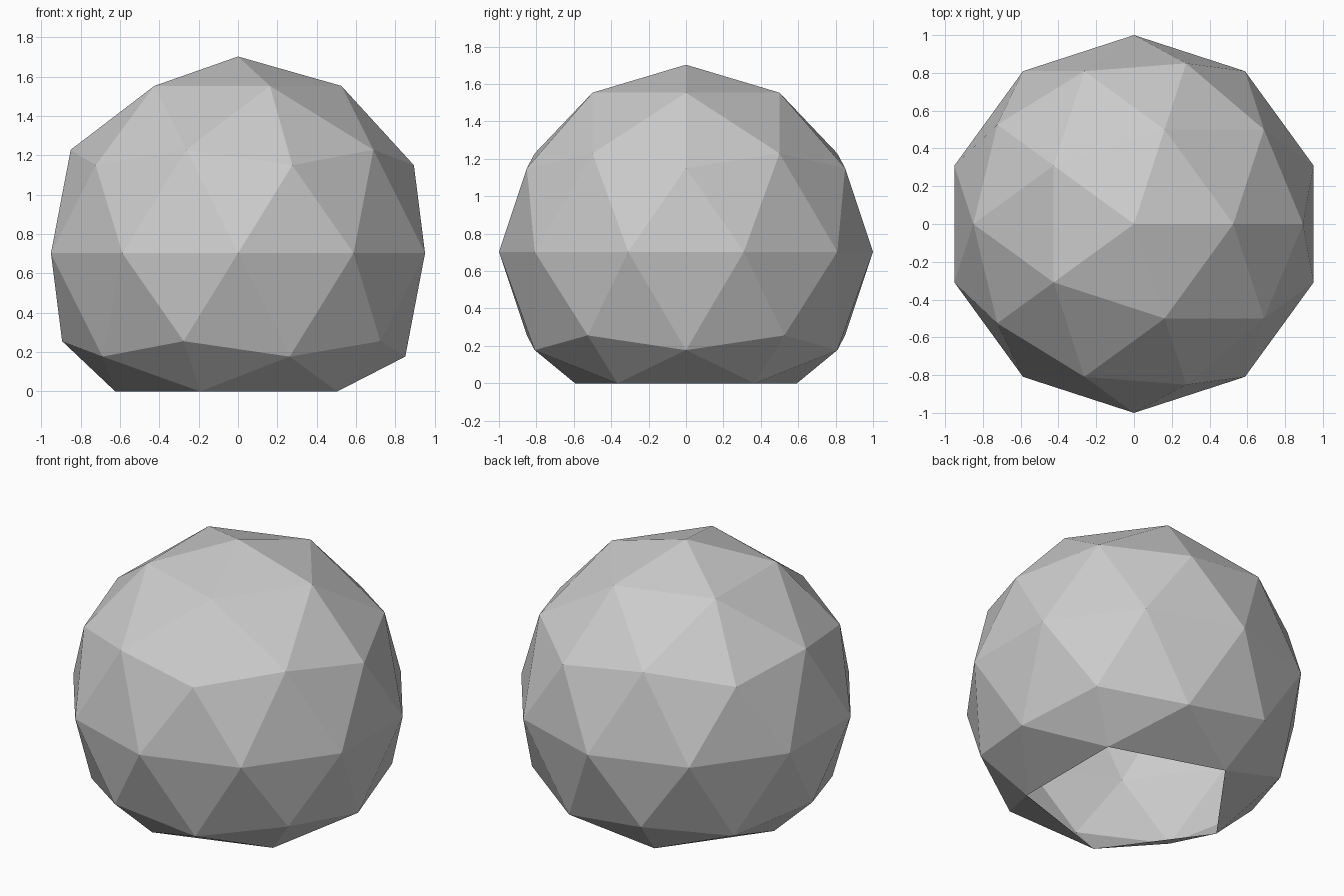
import bpy
import bmesh
from mathutils import Vector

cube = bpy.data.objects.get("Cube")
if cube:
    bpy.data.objects.remove(cube, do_unlink=True)

CENTRE_Z = 0.703    # height of the widest ring
RIM_RADIUS = 0.624  # open pentagon at the base

# Plain grey shell colour
grey = bpy.data.materials.new("light_grey")
grey.use_nodes = True
colour = (0.6, 0.6, 0.6, 1.0)
grey.diffuse_color = colour
grey.node_tree.nodes["Principled BSDF"].inputs["Base Color"].default_value = colour

# Faceted geodesic shell, standing on one of its points
bm = bmesh.new()
bmesh.ops.create_icosphere(bm, subdivisions=2, radius=1.0)

# Open the base by removing the lowest point and its five faces
lowest = min(bm.verts, key=lambda v: v.co.z)
rim = [e.other_vert(lowest) for e in lowest.link_edges]
bmesh.ops.delete(bm, geom=[lowest], context="VERTS")

# Widen the rim and set it flat on the ground
for v in rim:
    flat = Vector((v.co.x, v.co.y, 0)).normalized() * RIM_RADIUS
    v.co = (flat.x, flat.y, -CENTRE_Z)
bmesh.ops.translate(bm, verts=bm.verts, vec=(0, 0, CENTRE_Z))

mesh = bpy.data.meshes.new("dome_shell")
bm.to_mesh(mesh)
bm.free()
mesh.materials.append(grey)
dome = bpy.data.objects.new("dome_shell", mesh)
bpy.context.scene.collection.objects.link(dome)
